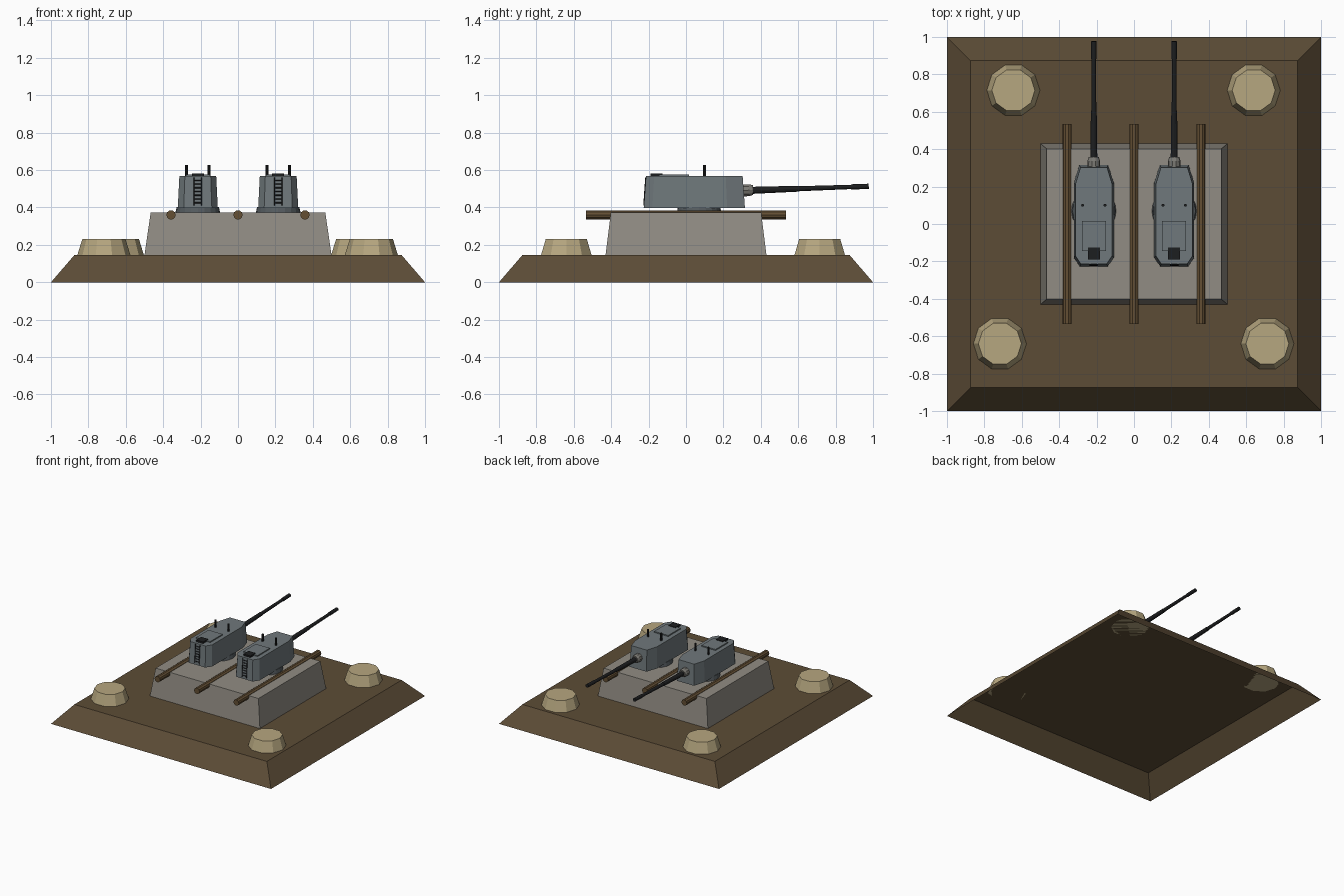
import bpy, math
from mathutils import Vector

if "Cube" in bpy.data.objects:
    bpy.data.objects.remove(bpy.data.objects["Cube"])


def mat(name, r, g, b):
    m = bpy.data.materials.new(name)
    m.diffuse_color = (r, g, b, 1)
    m.use_nodes = True
    m.node_tree.nodes["Principled BSDF"].inputs["Base Color"].default_value = m.diffuse_color
    return m


EARTH = mat("earth brown", 0.108, 0.073, 0.037)
CONCRETE = mat("concrete grey", 0.285, 0.265, 0.23)
SAND = mat("sandbag tan", 0.47, 0.385, 0.215)
WOOD = mat("timber brown", 0.125, 0.078, 0.034)
STEEL = mat("armour grey", 0.16, 0.188, 0.2)
RING = mat("dark steel", 0.09, 0.105, 0.115)
COLLAR = mat("collar grey", 0.2, 0.195, 0.175)
BLACK = mat("gun black", 0.012, 0.013, 0.014)


def loft(name, rings, material, bottom=True):
    """Skin a list of equal-length point rings, cap the top and optionally the bottom."""
    n = len(rings[0])
    verts = [p for ring in rings for p in ring]
    faces = [list(range(len(verts) - n, len(verts)))]
    if bottom:
        faces.append(list(range(n))[::-1])
    for r in range(len(rings) - 1):
        for i in range(n):
            j = (i + 1) % n
            faces.append((r * n + i, r * n + j, r * n + n + j, r * n + n + i))
    me = bpy.data.meshes.new(name)
    me.from_pydata(verts, [], faces)
    me.materials.append(material)
    ob = bpy.data.objects.new(name, me)
    bpy.context.collection.objects.link(ob)
    return ob


def rect(hx, hy, z, cx=0, cy=0):
    return [(cx - hx, cy - hy, z), (cx + hx, cy - hy, z),
            (cx + hx, cy + hy, z), (cx - hx, cy + hy, z)]


def box(name, c, half, material):
    return loft(name, [rect(half[0], half[1], c[2] + s * half[2], c[0], c[1])
                       for s in (-1, 1)], material)


def tube(name, start, end, profile, sides, material):
    """Turned part from start to end; profile holds (fraction, radius) pairs."""
    a, b = Vector(start), Vector(end)
    rot = (b - a).to_track_quat('Z', 'Y').to_matrix()
    rings = []
    for t, r in profile:
        c = a.lerp(b, t)
        rings.append([c + rot @ Vector((r * math.cos(2 * math.pi * i / sides),
                                        r * math.sin(2 * math.pi * i / sides), 0))
                      for i in range(sides)])
    return loft(name, rings, material)


# Earth mound and concrete plinth, both hollow shells open underneath
loft("earth_base", [rect(1, 1, 0), rect(0.875, 0.875, 0.145)], EARTH, bottom=False)
loft("concrete_plinth", [rect(0.5, 0.43, 0.145), rect(0.467, 0.402, 0.372)],
     CONCRETE, bottom=False)

# Sandbag heaps near the corners
for i, (x, y) in enumerate([(-0.645, 0.715), (0.64, 0.715), (-0.717, -0.64), (0.713, -0.64)]):
    tube(f"sandbag_heap_{i + 1}", (x, y, 0.145), (x, y, 0.232),
         [(0, 0.142), (1, 0.115)], 10, SAND)

# Timber beams lying across the plinth
for i, x in enumerate((-0.358, 0, 0.358)):
    tube(f"timber_beam_{i + 1}", (x, -0.535, 0.36), (x, 0.535, 0.36),
         [(0, 0.025), (1, 0.025)], 10, WOOD)


def turret(side, cx):
    # Turning ring
    tube(f"{side}_turret_ring", (cx, 0.07, 0.37), (cx, 0.07, 0.402),
         [(0, 0.12), (1, 0.113)], 20, RING)

    # Tapered eight-sided hull
    plan = [(-0.075, -0.226), (0.075, -0.226), (0.107, -0.18), (0.107, 0.22),
            (0.077, 0.315), (-0.077, 0.315), (-0.107, 0.22), (-0.107, -0.18)]
    hull = []
    for z, kx, ky in ((0.397, 1, 1), (0.568, 0.92, 0.955)):
        hull.append([(cx + x * kx, 0.043 + (y - 0.043) * ky, z) for x, y in plan])
    loft(f"{side}_turret_hull", hull, STEEL)

    # Roof plate, hatch and periscopes
    box(f"{side}_roof_plate", (cx, -0.065, 0.571), (0.064, 0.08, 0.006), STEEL)
    box(f"{side}_hatch", (cx, -0.158, 0.574), (0.032, 0.033, 0.008), BLACK)
    for s in (-1, 1):
        tube(f"{side}_periscope", (cx + s * 0.06, 0.1, 0.56), (cx + s * 0.06, 0.1, 0.628),
             [(0, 0.008), (1, 0.008)], 8, BLACK)

    # Rear ladder leaning with the wall
    def wall(z):
        return -0.2265 + (z - 0.397) * 0.07
    for s in (-1, 1):
        x = cx + s * 0.02
        tube(f"{side}_ladder_rail", (x, wall(0.41), 0.41), (x, wall(0.56), 0.56),
             [(0, 0.003), (1, 0.003)], 4, BLACK)
    for i in range(7):
        z = 0.425 + i * 0.02
        tube(f"{side}_ladder_rung", (cx - 0.02, wall(z), z), (cx + 0.02, wall(z), z),
             [(0, 0.003), (1, 0.003)], 4, BLACK)

    # Gun collar and stepped barrel, slightly raised
    tube(f"{side}_gun_collar", (cx, 0.28, 0.49), (cx, 0.358, 0.493),
         [(0, 0.035), (0.75, 0.033), (1, 0.027)], 10, COLLAR)
    tube(f"{side}_gun_barrel", (cx, 0.34, 0.491), (cx, 0.977, 0.513),
         [(0, 0.019), (0.42, 0.0155), (0.42, 0.0135), (0.85, 0.0115),
          (0.85, 0.014), (1, 0.014)], 12, BLACK)


turret("left", -0.215)
turret("right", 0.215)
